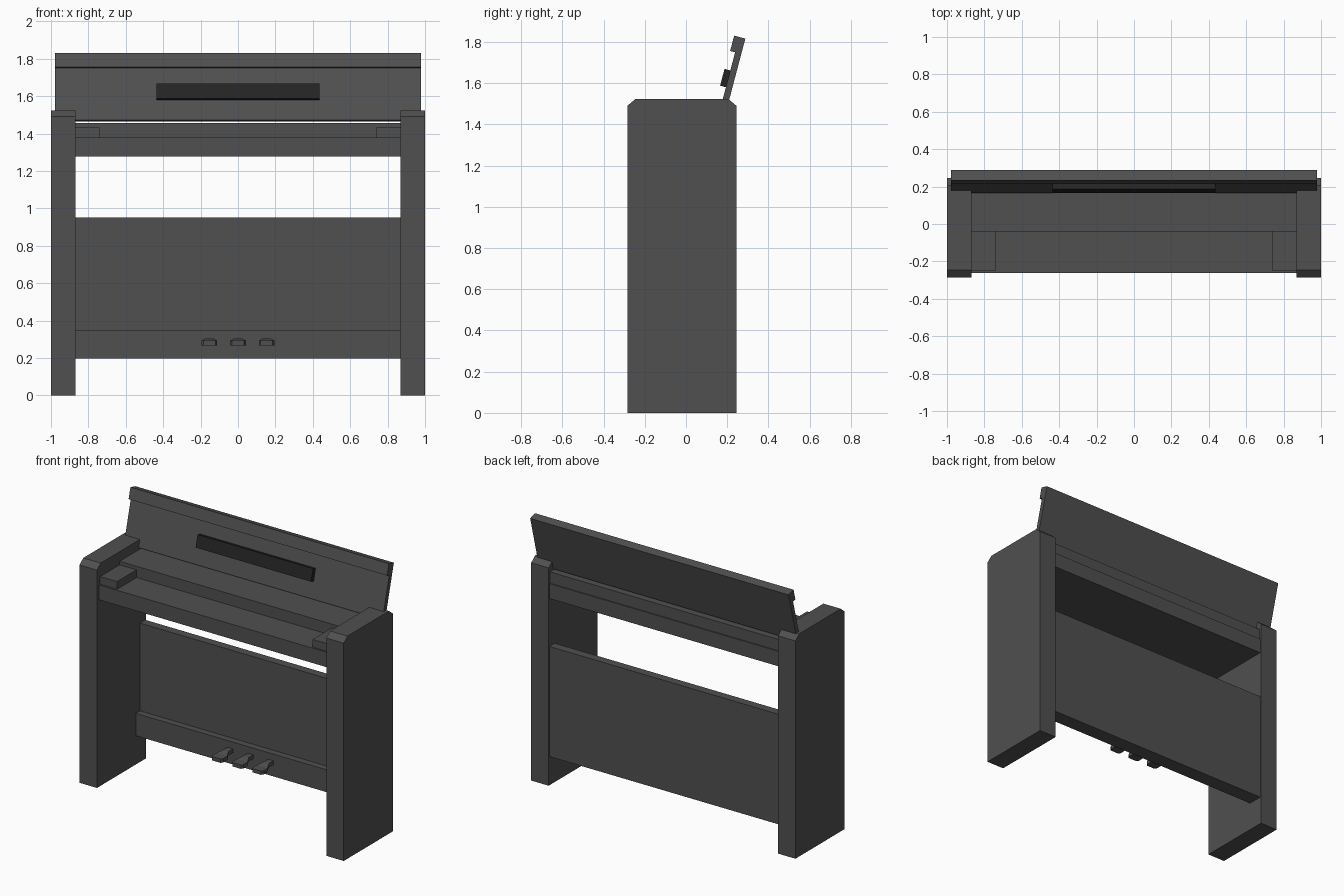
import bpy, bmesh, math

if "Cube" in bpy.data.objects:
    bpy.data.objects.remove(bpy.data.objects["Cube"])


def material(name, rgb):
    m = bpy.data.materials.new(name)
    m.diffuse_color = (*rgb, 1)
    m.use_nodes = True
    m.node_tree.nodes["Principled BSDF"].inputs["Base Color"].default_value = m.diffuse_color
    return m


CASE = material("charcoal case", (0.08, 0.08, 0.08))
TRAY = material("black tray", (0.018, 0.018, 0.018))


def loft(name, rings, mat):
    """Join equal-length closed rings of points and cap both ends."""
    bm = bmesh.new()
    rows = [[bm.verts.new(p) for p in ring] for ring in rings]
    n = len(rows[0])
    for a, b in zip(rows, rows[1:]):
        for i in range(n):
            j = (i + 1) % n
            bm.faces.new((a[i], a[j], b[j], b[i]))
    bm.faces.new(rows[0])
    bm.faces.new(rows[-1])
    bmesh.ops.recalc_face_normals(bm, faces=bm.faces)
    me = bpy.data.meshes.new(name)
    bm.to_mesh(me)
    bm.free()
    me.materials.append(mat)
    ob = bpy.data.objects.new(name, me)
    bpy.context.collection.objects.link(ob)
    return ob


def extrude_x(name, profile, x0, x1, mat=CASE):
    """Extrude a (y, z) side profile along x."""
    return loft(name, [[(x, y, z) for y, z in profile] for x in (x0, x1)], mat)


def box(name, x0, x1, y0, y1, z0, z1, mat=CASE):
    return extrude_x(name, [(y0, z0), (y1, z0), (y1, z1), (y0, z1)], x0, x1, mat)


# Side panels with chamfered tops, and key-end blocks
side = [(-0.285, 0), (0.245, 0), (0.245, 1.49), (0.205, 1.523),
        (-0.245, 1.523), (-0.285, 1.49)]
for label, s in (("left", -1), ("right", 1)):
    extrude_x(label + "_side_panel", side, s * 0.868, s * 1.0)
    box(label + "_key_block", *sorted((s * 0.74, s * 0.868)), -0.25, -0.04, 1.38, 1.433)

# Keybed and raised rear body
box("keybed", -0.868, 0.868, -0.262, 0.238, 1.278, 1.38)
box("rear_body", -0.868, 0.868, -0.04, 0.23, 1.38, 1.457)

# Lower back board and pedal rail
box("back_board", -0.868, 0.868, 0.18, 0.238, 0.197, 0.95)
box("pedal_rail", -0.868, 0.868, 0.135, 0.18, 0.197, 0.35)

# Opened lid leaning back: u runs out from the front face, v runs up the slope
TILT = math.radians(14.8)


def lean(u, v):
    c, s = math.cos(TILT), math.sin(TILT)
    return (0.165 + u * c + v * s, 1.472 - u * s + v * c)


lid = [(0, 0), (0.031, 0), (0.031, 0.364), (-0.025, 0.364), (-0.025, 0.287), (0, 0.287)]
extrude_x("lid", [lean(*p) for p in lid], -0.978, 0.978)
rest = [(-0.029, 0.112), (0.001, 0.112), (0.001, 0.196), (-0.029, 0.196)]
extrude_x("music_rest", [lean(*p) for p in rest], -0.437, 0.437, TRAY)

# Three pedals: narrow neck dropping to a wide paddle (y, half width, centre z)
sections = [(0.14, 0.021, 0.291), (0.085, 0.021, 0.291), (0.045, 0.04, 0.281),
            (0.0, 0.042, 0.281), (-0.015, 0.032, 0.281)]
for label, x in (("left", -0.153), ("middle", 0), ("right", 0.153)):
    rings = [[(x - w, y, z - 0.013), (x + w, y, z - 0.013),
              (x + w, y, z + 0.013), (x - w, y, z + 0.013)] for y, w, z in sections]
    loft(label + "_pedal", rings, CASE)
